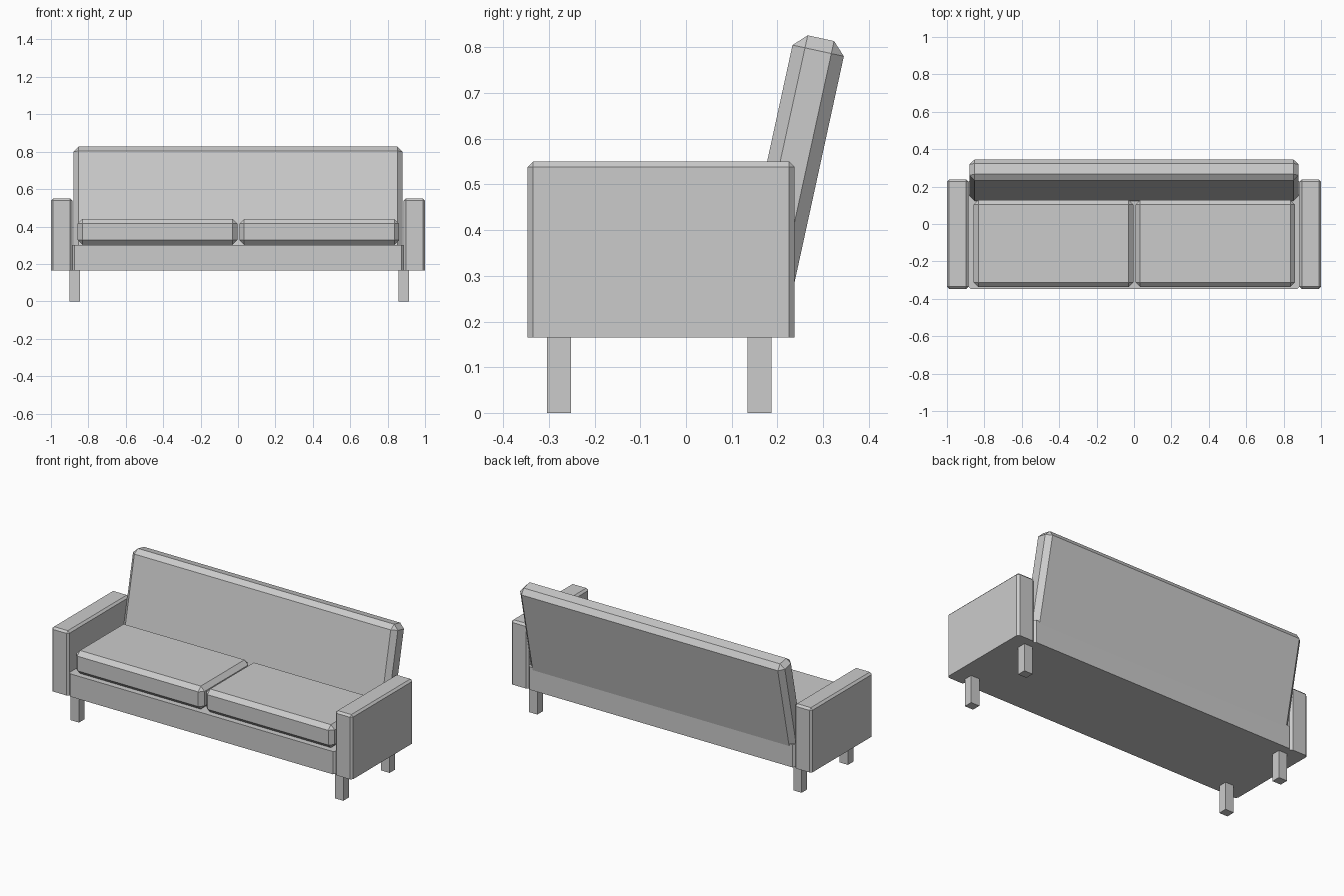
import bpy, bmesh, math
from mathutils import Matrix, Vector

if "Cube" in bpy.data.objects:
    bpy.data.objects.remove(bpy.data.objects["Cube"])


def box(name, lo, hi, bevel=0.0, bevel_edge=lambda a, b: True, transform=None):
    """Box between two corners; chamfers the edges chosen by bevel_edge."""
    lo, hi = Vector(lo), Vector(hi)
    bm = bmesh.new()
    bmesh.ops.create_cube(bm, size=1.0)
    size, mid = hi - lo, (hi + lo) / 2
    for v in bm.verts:
        v.co = Vector(c * s for c, s in zip(v.co, size)) + mid
    if bevel:
        edges = [e for e in bm.edges
                 if bevel_edge(*(v.co.z > mid.z for v in e.verts))]
        bmesh.ops.bevel(bm, geom=edges, offset=bevel, offset_type='OFFSET',
                        segments=1, profile=0.5, affect='EDGES')
    if transform:
        bm.transform(transform)
    bmesh.ops.recalc_face_normals(bm, faces=bm.faces)
    mesh = bpy.data.meshes.new(name)
    bm.to_mesh(mesh)
    bm.free()
    obj = bpy.data.objects.new(name, mesh)
    bpy.context.collection.objects.link(obj)
    return obj


def not_bottom(a, b):
    return a or b


def upright(a, b):
    return a != b


# Base frame
box("base", (-0.885, -0.347, 0.165), (0.885, 0.238, 0.302), 0.012, upright)

# Armrests, flat underneath
for side, x0, x1 in (("left", -1.0, -0.885), ("right", 0.885, 1.0)):
    box(side + "_armrest", (x0, -0.347, 0.165), (x1, 0.238, 0.55), 0.012, not_bottom)

# Seat cushions
for side, x0, x1 in (("left", -0.857, -0.004), ("right", 0.008, 0.861)):
    box(side + "_seat_cushion", (x0, -0.337, 0.302), (x1, 0.128, 0.44), 0.025)

# Leaning backrest, tilted about its lower front edge
lean = Matrix.Translation((0, 0.123, 0.30)) @ Matrix.Rotation(-math.radians(12.3), 4, 'X')
box("backrest", (-0.88, 0, 0), (0.88, 0.115, 0.545), 0.028, not_bottom, lean)

# Legs
for side, x in (("left", -0.872), ("right", 0.885)):
    for end, y in (("front", -0.278), ("back", 0.161)):
        box(f"{end}_{side}_leg", (x - 0.028, y - 0.026, 0), (x + 0.028, y + 0.026, 0.17))
